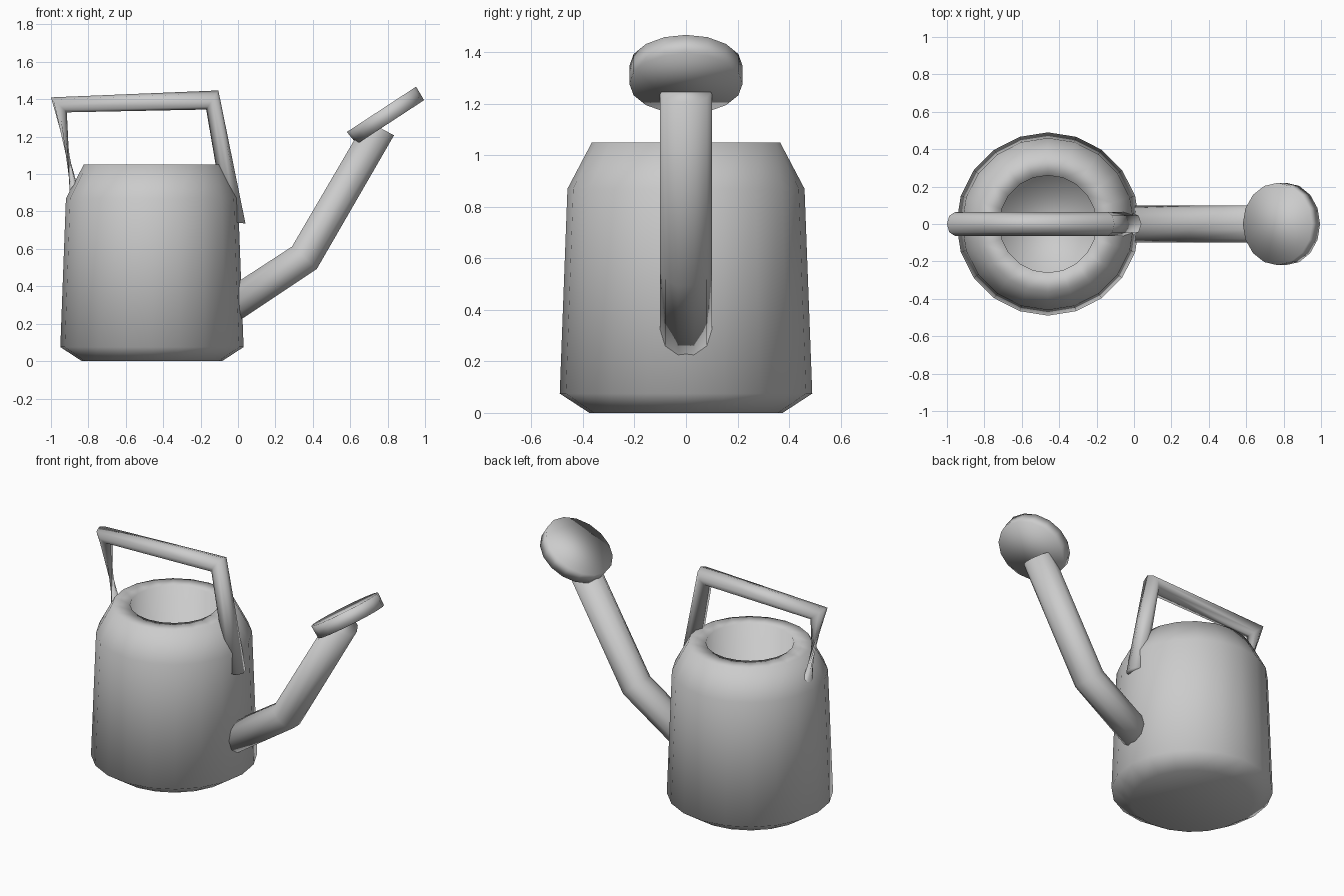
import bpy
import bmesh
from math import sin, cos, pi
from mathutils import Vector

if "Cube" in bpy.data.objects:
    bpy.data.objects.remove(bpy.data.objects["Cube"], do_unlink=True)

GREY = (0.6, 0.6, 0.6, 1.0)
metal = bpy.data.materials.new("plain grey")
metal.use_nodes = True
metal.diffuse_color = GREY
metal.node_tree.nodes["Principled BSDF"].inputs["Base Color"].default_value = GREY


def loft(name, rings, sides, phase=0.0):
    """Skin elliptical rings, each given by two opposite points in xz and a half width in y."""
    bm = bmesh.new()
    loops = []
    for (ax, az), (bx, bz), half_width in rings:
        a, b = Vector((ax, 0, az)), Vector((bx, 0, bz))
        mid, arm = (a + b) / 2, (a - b) / 2
        loop = []
        for i in range(sides):
            t = 2 * pi * i / sides + phase
            loop.append(bm.verts.new(mid + arm * cos(t) + Vector((0, half_width * sin(t), 0))))
        loops.append(loop)
    for low, high in zip(loops, loops[1:]):
        for i in range(sides):
            j = (i + 1) % sides
            bm.faces.new((low[i], low[j], high[j], high[i]))
    bm.faces.new(loops[0][::-1])
    bm.faces.new(loops[-1])
    bmesh.ops.recalc_face_normals(bm, faces=bm.faces)
    for face in bm.faces:
        face.smooth = True
    mesh = bpy.data.meshes.new(name)
    bm.to_mesh(mesh)
    bm.free()
    mesh.materials.append(metal)
    obj = bpy.data.objects.new(name, mesh)
    bpy.context.collection.objects.link(obj)
    return obj


# Can body: chamfered foot, tapered wall, shoulder, rim and inner well
centre = -0.46
profile = [(0.375, 0), (0.49, 0.075), (0.46, 0.87), (0.365, 1.05), (0.26, 1.05), (0.26, 0.15)]
loft("can_body", [((centre + r, z), (centre - r, z), r) for r, z in profile], 20)

# Handle: bent bar, its rear leg twisted half a turn so it pinches
loft("handle", [
    ((0.04, 0.735), (-0.068, 0.75), 0.063),
    ((-0.105, 1.447), (-0.17, 1.345), 0.063),
    ((-1.0, 1.41), (-0.915, 1.33), 0.063),
    ((-0.865, 0.96), (-0.9, 0.91), -0.04),
], 8)

# Spout: two straight runs with one bend
loft("spout", [
    ((-0.1, 0.365), (-0.01, 0.2), 0.1),
    ((0.285, 0.615), (0.425, 0.49), 0.1),
    ((0.68, 1.29), (0.838, 1.205), 0.1),
], 10, pi / 10)

# Sprinkler head: tilted disc on the spout end
loft("sprinkler_head", [
    ((0.635, 1.16), (0.995, 1.395), 0.22),
    ((0.582, 1.225), (0.952, 1.467), 0.22),
], 16)
